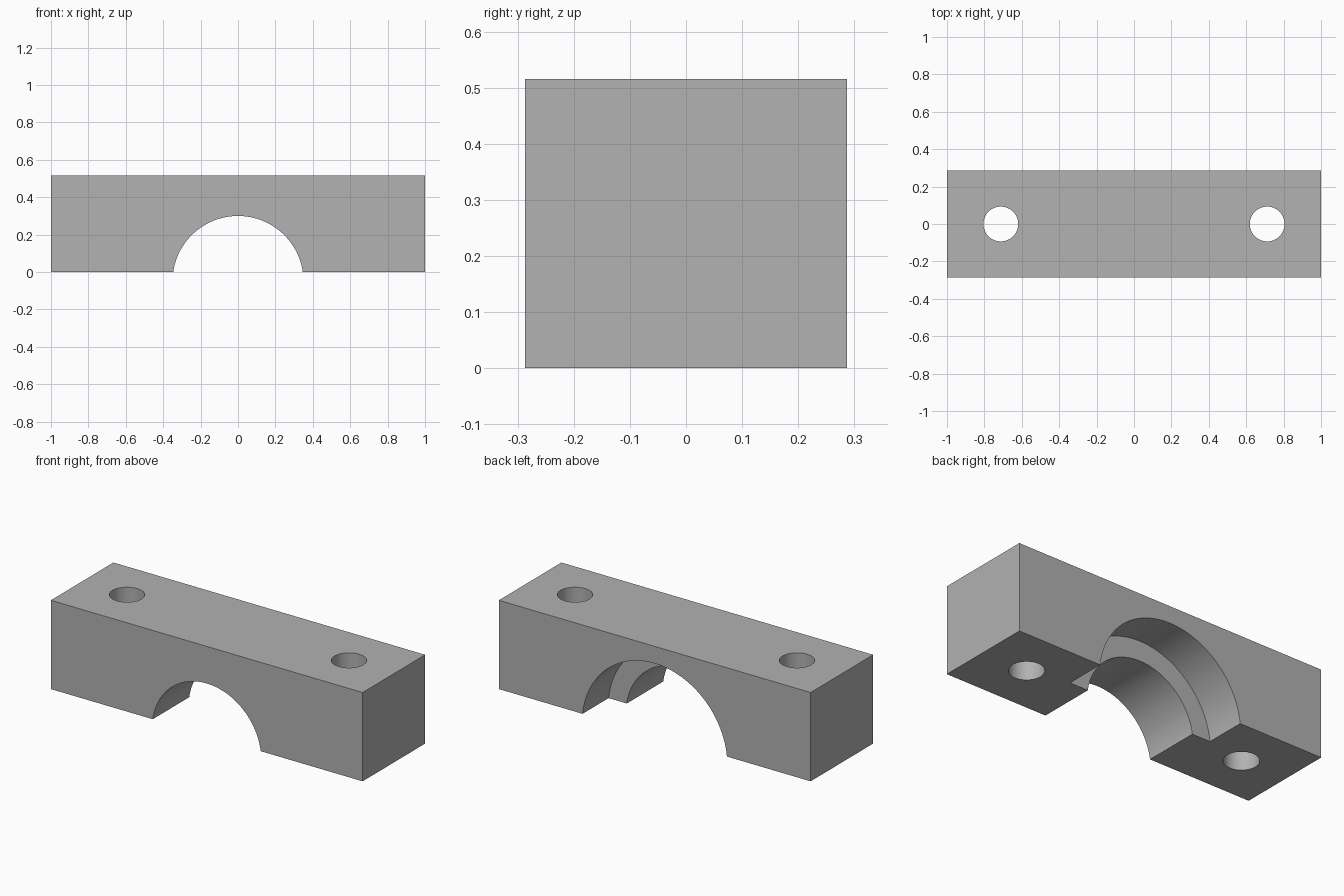
import bpy
import math
from mathutils import Vector

cube = bpy.data.objects.get("Cube")
if cube:
    bpy.data.objects.remove(cube, do_unlink=True)

LENGTH, DEPTH, HEIGHT = 2.0, 0.573, 0.515
BORE_Z = -0.05          # bore axis sits just below the base
STEP_Y = 0.048          # shoulder between the two bores

grey = bpy.data.materials.new("plain grey")
grey.use_nodes = True
colour = (0.445, 0.445, 0.445, 1.0)
grey.diffuse_color = colour
grey.node_tree.nodes["Principled BSDF"].inputs["Base Color"].default_value = colour


def cylinder(name, radius, start, end, sides):
    """Cylinder running from start to end, used as a cutter."""
    start, end = Vector(start), Vector(end)
    axis = end - start
    bpy.ops.mesh.primitive_cylinder_add(
        vertices=sides, radius=radius, depth=axis.length, location=(start + end) / 2,
        rotation=axis.to_track_quat('Z', 'Y').to_euler())
    obj = bpy.context.object
    obj.name = name
    obj.data.materials.append(grey)
    obj.hide_render = True
    return obj


# Solid block
bpy.ops.mesh.primitive_cube_add(size=1, location=(0, 0, HEIGHT / 2))
block = bpy.context.object
block.name = "clamp_block"
block.scale = (LENGTH, DEPTH, HEIGHT)
bpy.ops.object.transform_apply(location=True, rotation=False, scale=True)
block.data.materials.append(grey)

# Stepped bore: narrow right through, wide from the back to the shoulder
cutters = [
    cylinder("narrow_bore", 0.35, (0, -0.5, BORE_Z), (0, 0.5, BORE_Z), 128),
    cylinder("wide_bore", 0.466, (0, STEP_Y, BORE_Z), (0, 0.6, BORE_Z), 128),
]
# Bolt holes, mirrored left and right
for side, word in ((1, "left"), (-1, "right")):
    x = side * 0.712
    cutters.append(cylinder(word + "_bolt_hole", 0.093, (x, 0, -0.2), (x, 0, 0.8), 64))

# Cut the block and discard the cutters
for cutter in cutters:
    mod = block.modifiers.new(cutter.name, 'BOOLEAN')
    mod.operation = 'DIFFERENCE'
    mod.solver = 'EXACT'
    mod.object = cutter

bpy.ops.object.select_all(action='DESELECT')
block.select_set(True)
bpy.context.view_layer.objects.active = block
for cutter in cutters:
    bpy.ops.object.modifier_apply(modifier=cutter.name)
    bpy.data.objects.remove(cutter, do_unlink=True)

bpy.ops.object.shade_smooth_by_angle(angle=math.radians(30))
